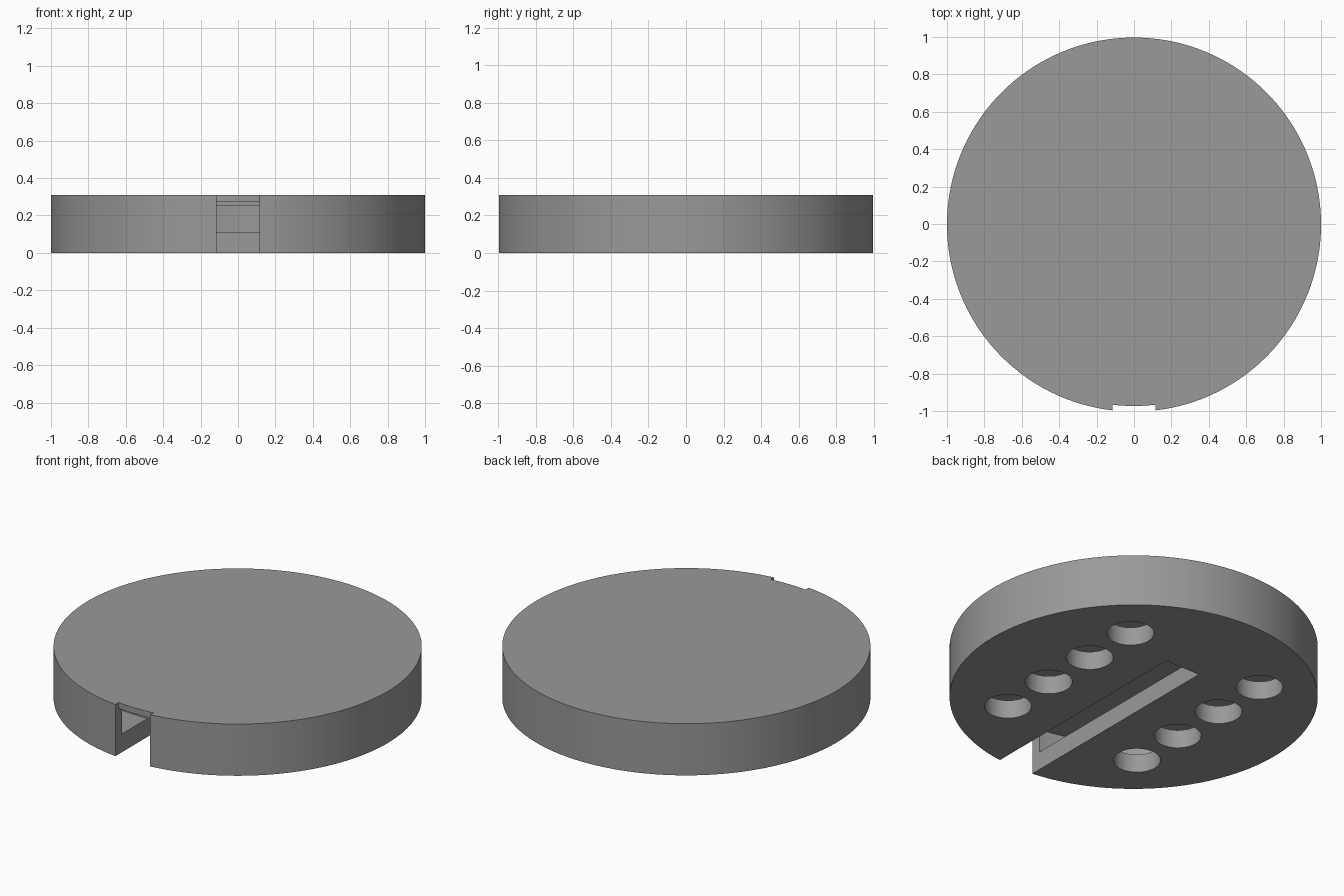
import bpy, bmesh, math
from mathutils import Matrix

if "Cube" in bpy.data.objects:
    bpy.data.objects.remove(bpy.data.objects["Cube"])

CY = -0.003          # disc axis offset that keeps the notched outline centred
SEGMENTS = 180

grey = bpy.data.materials.new("grey_plastic")
grey.diffuse_color = (0.32, 0.32, 0.32, 1)
grey.use_nodes = True
grey.node_tree.nodes["Principled BSDF"].inputs["Base Color"].default_value = grey.diffuse_color


def make_object(name, bm):
    bmesh.ops.recalc_face_normals(bm, faces=bm.faces)
    mesh = bpy.data.meshes.new(name)
    bm.to_mesh(mesh)
    bm.free()
    mesh.materials.append(grey)
    obj = bpy.data.objects.new(name, mesh)
    bpy.context.collection.objects.link(obj)
    return obj


def revolve(name, profile):
    """Spin an (r, z) profile around the vertical axis."""
    bm = bmesh.new()
    verts = [bm.verts.new((r, 0, z)) for r, z in profile]
    edges = [bm.edges.new(pair) for pair in zip(verts, verts[1:])]
    bmesh.ops.spin(bm, geom=verts + edges, cent=(0, 0, 0), axis=(0, 0, 1),
                   angle=math.tau, steps=SEGMENTS, use_merge=True)
    bmesh.ops.remove_doubles(bm, verts=bm.verts, dist=1e-5)
    bmesh.ops.translate(bm, verts=bm.verts, vec=(0, CY, 0))
    return make_object(name, bm)


def smooth(obj):
    bpy.ops.object.select_all(action='DESELECT')
    obj.select_set(True)
    bpy.context.view_layer.objects.active = obj
    bpy.ops.object.shade_smooth_by_angle(angle=math.radians(30))


# Round tray: thick floor, thin rim and a stepped seat for the lid
tray = revolve("tray", [(0, 0), (1, 0), (1, 0.31), (0.97, 0.31), (0.97, 0.275),
                        (0.94, 0.275), (0.94, 0.11), (0, 0.11)])

# Lid: flush plate with a shallow plug underneath
lid = revolve("lid", [(0, 0.25), (0.94, 0.25), (0.94, 0.275), (0.97, 0.275),
                      (0.97, 0.31), (0, 0.31)])

# Slot through the rim and floor
bm = bmesh.new()
bmesh.ops.create_cube(bm, size=1, matrix=Matrix.Translation((0, -0.395, 0.2))
                      @ Matrix.Diagonal((0.23, 1.61, 0.6, 1)))
slot_cutter = make_object("slot_cutter", bm)

# Two rows of four round holes through the floor
bm = bmesh.new()
for x in (-0.457, 0.457):
    for i in range(4):
        y = CY + (i - 1.5) * 0.345
        bmesh.ops.create_cone(bm, cap_ends=True, segments=64, radius1=0.128,
                              radius2=0.128, depth=0.24,
                              matrix=Matrix.Translation((x, y, 0.06)))
hole_cutter = make_object("hole_cutter", bm)

# Cut the tray
bpy.context.view_layer.objects.active = tray
for cutter in (slot_cutter, hole_cutter):
    mod = tray.modifiers.new(cutter.name, 'BOOLEAN')
    mod.operation = 'DIFFERENCE'
    mod.solver = 'EXACT'
    mod.object = cutter
    bpy.ops.object.modifier_apply(modifier=mod.name)
    bpy.data.objects.remove(cutter)

for part in (tray, lid):
    smooth(part)
